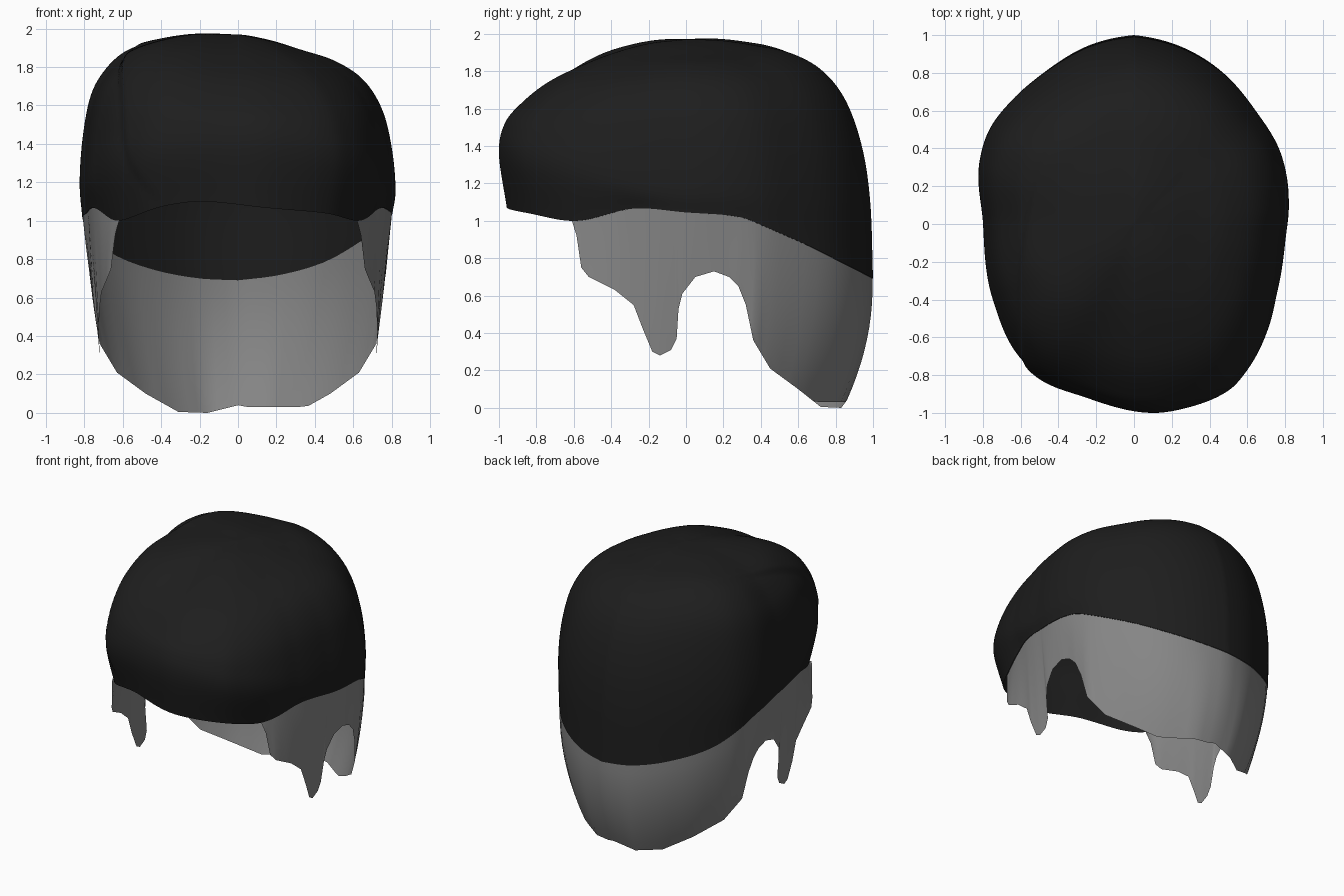
import bpy, bmesh, math
from mathutils import Vector

if "Cube" in bpy.data.objects:
    bpy.data.objects.remove(bpy.data.objects["Cube"])


def curve(keys, t):
    """Smooth interpolation through (position, value) keys."""
    if t <= keys[0][0]:
        return keys[0][1]
    if t >= keys[-1][0]:
        return keys[-1][1]
    i = max(k for k in range(len(keys) - 1) if keys[k][0] <= t)

    def slope(k):
        a, b = keys[max(k - 1, 0)], keys[min(k + 1, len(keys) - 1)]
        return (b[1] - a[1]) / (b[0] - a[0])
    (t0, v0), (t1, v1) = keys[i], keys[i + 1]
    h = t1 - t0
    u = (t - t0) / h
    return (v0 * (2*u**3 - 3*u**2 + 1) + v1 * (3*u**2 - 2*u**3)
            + h * slope(i) * (u**3 - 2*u**2 + u) + h * slope(i + 1) * (u**3 - u**2))


def azimuth(x, y):
    return math.degrees(math.atan2(x, -y))      # 0 = front, +90 = right


def clamp(v):
    return max(0, min(1, v))


# plan outline of the cap, seen from above
PLAN = [(-.23, .95), (-.46, .82), (-.64, .67), (-.77, .5), (-.82, .33), (-.8, 0),
        (-.75, -.4), (-.62, -.7), (-.5, -.82), (-.25, -.92), (.1, -1), (.25, -.98),
        (.5, -.88), (.6, -.77), (.72, -.52), (.76, -.35), (.8, -.1), (.82, .1),
        (.81, .25), (.77, .4), (.65, .6), (.48, .8), (.25, .94)]
RADIUS = [(-180, 1)] + [(azimuth(x, y), math.hypot(x, y)) for x, y in PLAN] + [(180, 1)]

# height of the cap's lower edge around the head, left to right
RIM = [(-180, .69), (-168, .7), (-152, .745), (-134, .83), (-121, .935), (-110, 1.01),
       (-90, 1.045), (-69, 1.065), (-47, 1.0), (-24, 1.08), (-11, 1.1), (10, 1.065),
       (28, 1.04), (47, 1.0), (69, 1.065), (90, 1.045), (110, 1.02), (121, .96),
       (137, .87), (153, .775), (168, .715), (180, .69)]

# vertical profiles (share of plan radius, height); the first height is the rim
FRONT = [(.96, 0), (1, 1.36), (.97, 1.52), (.88, 1.63), (.74, 1.74), (.56, 1.83),
         (.38, 1.90), (.19, 1.95), (0, 1.97)]
BACK = [(1, 0), (.985, 1.1), (.94, 1.4), (.85, 1.65), (.72, 1.81), (.55, 1.9),
        (.36, 1.94), (.18, 1.965), (0, 1.97)]
RIGHT = [(.98, 0), (1, 1.16), (.98, 1.36), (.92, 1.57), (.8, 1.73), (.62, 1.83),
         (.4, 1.89), (.2, 1.94), (0, 1.97)]
LEFT = [(.98, 0), (1, 1.2), (.985, 1.42), (.94, 1.63), (.86, 1.76), (.73, 1.87),
        (.55, 1.93), (.3, 1.97), (0, 1.97)]

# parting line: x by y on the crown, x by z on the fringe
PART_TOP = [(-.7, -.59), (-.3, -.6), (.1, -.54), (.57, -.39)]
PART_FRONT = [(1.08, -.38), (1.3, -.55), (1.6, -.59), (1.87, -.58)]


def cap_point(a, t):
    """Point on the cap: azimuth a, t from 0 at the rim to 1 at the crown."""
    rad = math.radians(a)
    w = math.sin(rad) ** 2
    end = FRONT if math.cos(rad) > 0 else BACK
    side = RIGHT if a > 0 else LEFT
    prof = [(e[0] * (1 - w) + s[0] * w, e[1] * (1 - w) + s[1] * w) for e, s in zip(end, side)]
    diagonal = math.sin(2 * rad) ** 2
    prof[0] = (prof[0][0] - (.04 * diagonal if end is FRONT else 0), curve(RIM, a))
    k = t * (len(prof) - 1)
    r = curve(list(enumerate(p[0] for p in prof)), k) * curve(RADIUS, a)
    z = curve(list(enumerate(p[1] for p in prof)), k)
    # fuller hair on the left corners, slightly flatter on the right
    z += diagonal * math.sin(math.pi * t) ** 2 * (.045 if a < 0 else -.015)
    p = Vector((r * math.sin(rad), -r * math.cos(rad), z))
    # sunken step on the outer side of the parting
    blend = clamp((p.y + .75) / .2)
    line = curve(PART_FRONT, p.z) * (1 - blend) + curve(PART_TOP, p.y) * blend
    d = line - p.x
    if d > 0:
        depth = .026 * clamp(d / .03) * math.exp(-d / .12)
        depth *= clamp((.57 - p.y) / .8) * clamp((p.z - 1.05) / .4)
        p -= Vector((p.x * .6, p.y * .6, p.z - 1)).normalized() * depth
    return p


def sheet(name, columns, mat, closed=False):
    """Skin a list of equal-length point columns."""
    bm = bmesh.new()
    grid = [[bm.verts.new(p) for p in col] for col in columns]
    n = len(grid)
    for i in range(n if closed else n - 1):
        a, b = grid[i], grid[(i + 1) % n]
        for j in range(len(a) - 1):
            bm.faces.new((a[j], b[j], b[j + 1], a[j + 1]))
    bmesh.ops.remove_doubles(bm, verts=bm.verts, dist=.0005)
    bmesh.ops.recalc_face_normals(bm, faces=bm.faces)
    me = bpy.data.meshes.new(name)
    bm.to_mesh(me)
    bm.free()
    me.materials.append(mat)
    me.shade_smooth()
    ob = bpy.data.objects.new(name, me)
    bpy.context.collection.objects.link(ob)
    return ob


def material(name, v):
    m = bpy.data.materials.new(name)
    m.diffuse_color = (v, v, v, 1)
    m.use_nodes = True
    m.node_tree.nodes["Principled BSDF"].inputs["Base Color"].default_value = m.diffuse_color
    return m


black = material("black_hair", .0125)
grey = material("grey_shaved_hair", .235)

# upper hair cap, open underneath
N, ROWS = 300, 90
sheet("upper_hair", [[cap_point(-180 + 360 * i / N, j / ROWS) for j in range(ROWS + 1)]
                     for i in range(N)], black, closed=True)

# lower edge of the shaved band: temple, sideburn, ear arch, nape
EDGE = [(.62, -.61, 1.0), (.64, -.585, .92), (.66, -.56, .75), (.68, -.52, .7), (.71, -.38, .63),
        (.72, -.28, .55), (.725, -.23, .42), (.72, -.18, .3), (.72, -.14, .28),
        (.72, -.08, .31), (.725, -.05, .37), (.745, -.04, .53), (.755, -.02, .61),
        (.765, .05, .7), (.77, .15, .73), (.765, .23, .7), (.76, .28, .65),
        (.745, .32, .55), (.72, .36, .36), (.63, .45, .21), (.48, .6, .1),
        (.31, .72, .005), (.16, .83, 0), (0, .86, .04)]


def band_column(p):
    """Column of points from the cap rim down to edge point p."""
    top = cap_point(azimuth(p.x, p.y), 0)
    top.x, top.y = top.x * .997, top.y * .997
    bulge = .06 * (top.z - p.z) * clamp((p.y - .2) / .5)
    out = Vector((p.x, p.y, 0)).normalized() * bulge
    return [top.lerp(p, j / 10) + out * 4 * (j / 10) * (1 - j / 10) for j in range(11)]


half = [Vector(a).lerp(Vector(b), k / 3) for a, b in zip(EDGE, EDGE[1:]) for k in range(3)]
right = [Vector((p.x, p.y, max(p.z, .03))) for p in half]       # nape sits higher on the right
left = [Vector((-p.x, p.y, p.z)) for p in reversed(half)]
sheet("shaved_sides", [band_column(p) for p in right + [Vector(EDGE[-1])] + left], grey)
